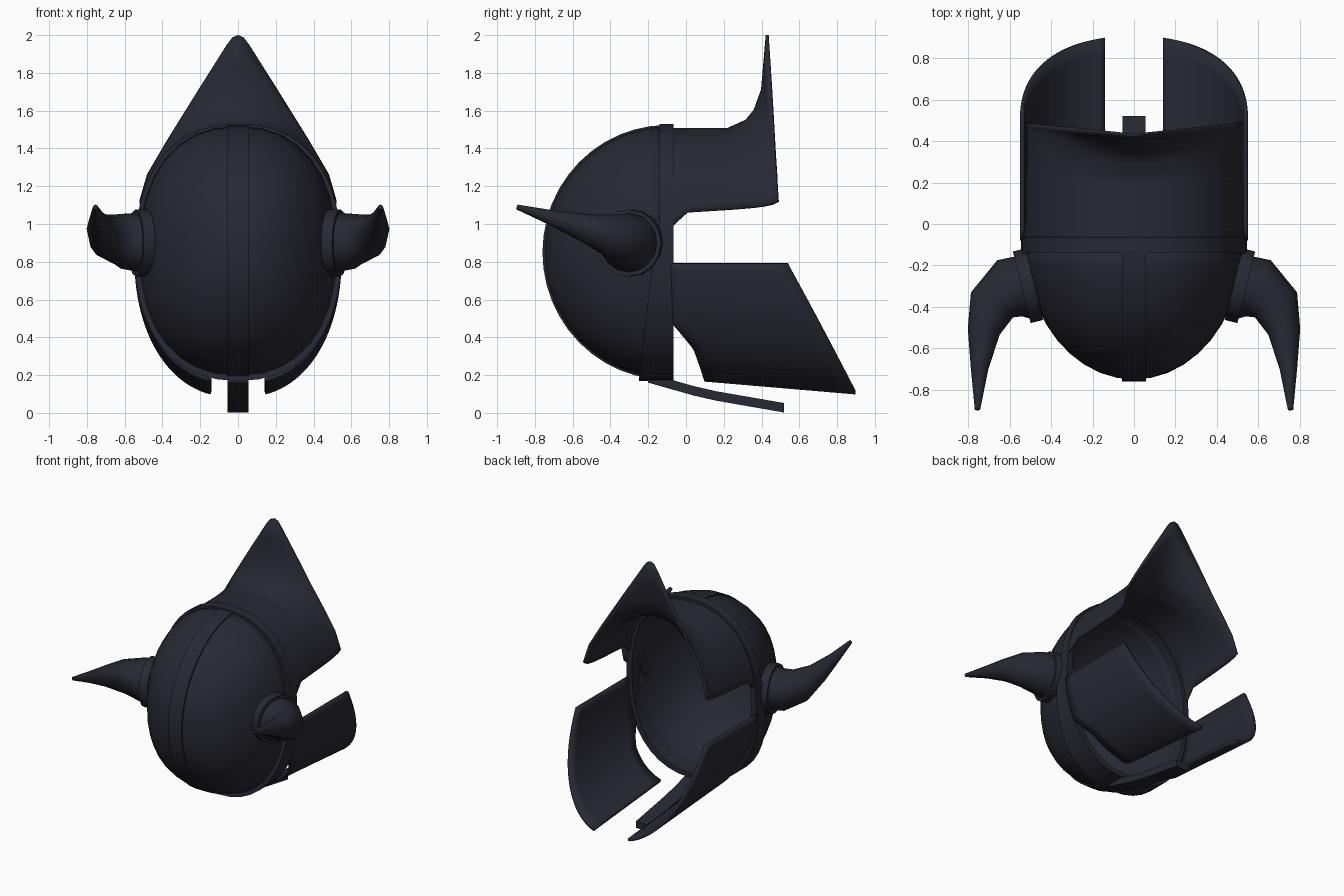
import bpy, bmesh, math
from mathutils import Vector

if "Cube" in bpy.data.objects:
    bpy.data.objects.remove(bpy.data.objects["Cube"])

iron = bpy.data.materials.new("dark_iron")
iron.diffuse_color = (0.021, 0.021, 0.033, 1)
iron.use_nodes = True
iron.node_tree.nodes["Principled BSDF"].inputs["Base Color"].default_value = iron.diffuse_color
CZ = 0.85  # height of the helmet axis


def lerp(table, x):
    """Piecewise linear lookup in a short table of (x, value)."""
    for (a, p), (b, q) in zip(table, table[1:]):
        if x <= b:
            t = max(0, (x - a) / (b - a))
            return p + (q - p) * t
    return table[-1][1]


def oval(deg, a, b):
    """Slightly squared oval in the xz plane."""
    c, s = math.cos(math.radians(deg)), math.sin(math.radians(deg))
    k = 2 / 2.3
    return (math.copysign(abs(c) ** k, c) * a,
            CZ + math.copysign(abs(s) ** k, s) * b)


def surface(name, f, nu, nv, thick=0.0, wrap_u=False, wrap_v=False, caps=False, angle=40):
    """Grid of points f(u, v), optionally closed and thickened."""
    bm = bmesh.new()
    cu, cv = nu + (not wrap_u), nv + (not wrap_v)
    rows = [[bm.verts.new(f(i / nu, j / nv)) for i in range(cu)] for j in range(cv)]
    for j in range(nv):
        for i in range(nu):
            r, s = rows[j], rows[(j + 1) % cv]
            k = (i + 1) % cu
            bm.faces.new((r[i], r[k], s[k], s[i]))
    if caps:
        bm.faces.new(rows[0])
        bm.faces.new(rows[-1])
    bmesh.ops.remove_doubles(bm, verts=bm.verts, dist=0.0005)
    bmesh.ops.recalc_face_normals(bm, faces=bm.faces)
    me = bpy.data.meshes.new(name)
    bm.to_mesh(me)
    bm.free()
    me.materials.append(iron)
    ob = bpy.data.objects.new(name, me)
    bpy.context.collection.objects.link(ob)
    if thick:
        m = ob.modifiers.new("thickness", "SOLIDIFY")
        m.thickness, m.offset = thick, 0
    bpy.ops.object.select_all(action="DESELECT")
    ob.select_set(True)
    bpy.context.view_layer.objects.active = ob
    bpy.ops.object.shade_smooth_by_angle(angle=math.radians(angle))
    return ob


# dome
def dome(u, v):
    p = math.radians(90 * v)
    r = max(math.cos(p), 0)
    x, z = oval(360 * u, 0.515 * r, 0.66 * r)
    return x, -0.1 - 0.64 * math.sin(p), z


surface("dome", dome, 32, 10, thick=0.02, wrap_u=True)


# brow rim around the opening, wider at the bottom
def rim(u, v):
    outer, back = [(1, 0), (1, 1), (0, 1), (0, 0)][round(v * 4) % 4]
    x, z = oval(360 * u, 0.545 if outer else 0.5, 0.68 if outer else 0.64)
    front = lerp([(0.17, -0.25), (0.7, -0.19), (1.0, -0.14), (2, -0.14)], z)
    return x, (-0.065 if back else front), z


surface("rim", rim, 40, 4, wrap_u=True, wrap_v=True)


# raised crest strap over the middle of the dome
def crest(u, v):
    side, outer = [(-1, 0), (-1, 1), (1, 1), (1, 0)][round(u * 4) % 4]
    p = math.radians(-90 + 180 * v)
    r = 0.02 if outer else -0.01
    return (side * 0.057, -0.1 - (0.64 + r) * math.cos(p),
            CZ + (0.66 + r * 0.7) * math.sin(p))


surface("crest_strap", crest, 4, 24, wrap_u=True, caps=True)


# nose guard bar
def nose(u, v):
    side, up = [(-1, 0), (-1, 1), (1, 1), (1, 0)][round(u * 4) % 4]
    y = -0.2 + 0.72 * v
    low = lerp([(-0.2, 0.16), (0.1, 0.075), (0.52, 0.002)], y)
    return side * 0.056, y, low + (0.05 if up else 0)


surface("nose_guard", nose, 4, 6, wrap_u=True, caps=True)


# neck guard: arch that sweeps up into a pointed flare
SWEEP = [(0, -0.08), (0.15, 0.0), (0.55, 0.22), (0.7, 0.32), (0.8, 0.365), (0.9, 0.405), (1, 0.43)]
FLARE = [(0, 0), (0.55, 0), (0.7, 0.09), (0.8, 0.2), (0.9, 0.42), (1, 1)]
EDGE_X = [(0, 0), (0.06, 0.035), (0.35, 0.2), (0.65, 0.37), (0.85, 0.475), (1, 0.515)]
EDGE_Z = [(0, 2.0), (0.06, 1.985), (0.35, 1.72), (0.65, 1.44), (0.85, 1.26), (1, 1.12)]


def neck(u, v):
    t = u * 2 - 1
    s = abs(t)
    low = lerp([(0, 9), (0.15, 16), (1, 19)], v)
    x, z = oval(90 - (90 - low) * s, 0.535, 0.65)
    w = lerp(FLARE, v)
    ex, ez = lerp(EDGE_X, s), lerp(EDGE_Z, s)
    y = lerp(SWEEP, v) + 0.06 * (2 - ez) / 0.88 * v
    x, z = x + (ex - x) * w, z + (ez - z) * w
    return math.copysign(x, t), y, z


surface("neck_guard", neck, 40, 20, thick=0.016)

# cheek guards, horns and horn collars on both sides
HORN = [(0.48, -0.30, 0.90, 0.162), (0.60, -0.31, 0.91, 0.148), (0.685, -0.39, 0.935, 0.118),
        (0.725, -0.52, 0.975, 0.078), (0.745, -0.70, 1.03, 0.042), (0.755, -0.895, 1.09, 0.013)]

for side, label in ((1, "right"), (-1, "left")):
    def cheek(u, v):
        x, z = oval(-3.5 - 74 * v, 0.54, 0.66)
        y0 = lerp([(0.2, 0.1), (0.27, 0.075), (0.36, 0.04), (0.48, -0.07), (0.8, -0.08)], z)
        y1 = lerp([(0.2, 0.9), (0.79, 0.54)], z)
        y = y0 + (y1 - y0) * u
        k = min(1, max(0, (0.79 - z) / 0.58))
        return side * x, y, z - k * (0.02 + 0.085 * y)

    def horn(u, v):
        n = v * (len(HORN) - 1)
        i = min(round(n), len(HORN) - 1)
        c = Vector(HORN[i][:3])
        d = (Vector(HORN[min(i + 1, 5)][:3]) - Vector(HORN[max(i - 1, 0)][:3])).normalized()
        if i == 0:
            d = Vector((1, 0, 0))
        a = d.cross(Vector((0, 0, 1))).normalized()
        b = a.cross(d)
        p = c + HORN[i][3] * (a * math.cos(math.tau * u) + b * math.sin(math.tau * u))
        return side * p.x, p.y, p.z

    def collar(u, v):
        r, h = [(0.155, -0.04), (0.178, -0.04), (0.178, 0.022), (0.155, 0.022)][round(v * 4) % 4]
        d = Vector((0.97, -0.24, 0)).normalized()
        a = Vector((-d.y, d.x, 0))
        p = Vector((0.52, -0.30, 0.90)) + d * h + a * r * math.cos(math.tau * u)
        return side * p.x, p.y, p.z + r * math.sin(math.tau * u)

    surface("cheek_guard_" + label, cheek, 10, 24, thick=0.02)
    surface("horn_" + label, horn, 12, 5, wrap_u=True, caps=True, angle=50)
    surface("horn_collar_" + label, collar, 16, 4, wrap_u=True, wrap_v=True)
